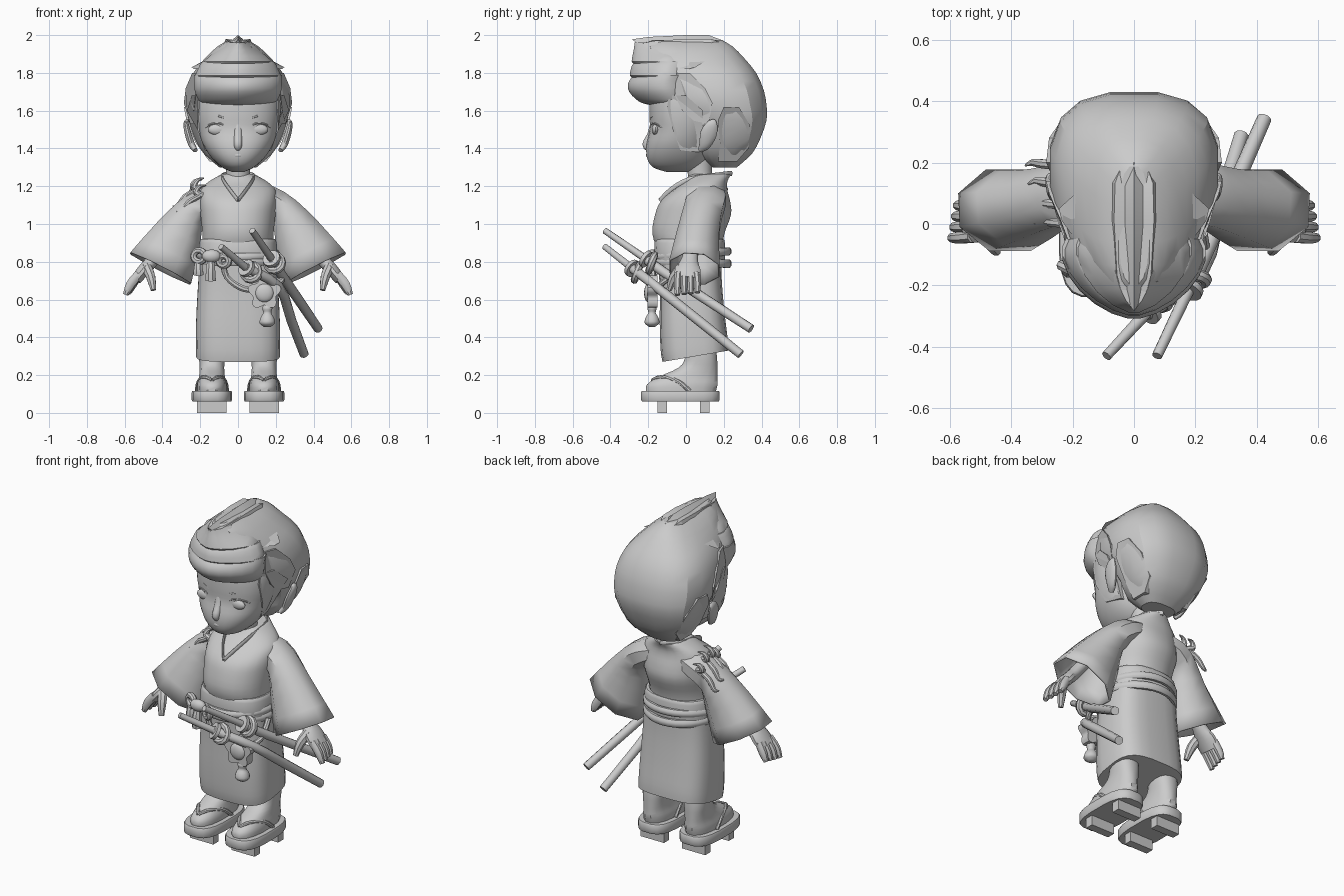
import bpy, bmesh, math
from mathutils import Vector

grey = bpy.data.materials.new("plain_grey")
grey.diffuse_color = (0.6, 0.6, 0.6, 1)


def finish(name, bm, angle=40, solid=0):
    bmesh.ops.recalc_face_normals(bm, faces=bm.faces)
    me = bpy.data.meshes.new(name)
    bm.to_mesh(me)
    bm.free()
    me.materials.append(grey)
    ob = bpy.data.objects.new(name, me)
    bpy.context.collection.objects.link(ob)
    bpy.ops.object.select_all(action='DESELECT')
    ob.select_set(True)
    bpy.context.view_layer.objects.active = ob
    bpy.ops.object.shade_smooth_by_angle(angle=math.radians(angle))
    if solid:
        m = ob.modifiers.new("thickness", 'SOLIDIFY')
        m.thickness = solid
    return ob


def spline(rows, k):
    """Catmull-Rom interpolation of equal-length number rows."""
    out = []
    for i in range(len(rows) - 1):
        p = [rows[max(0, min(len(rows) - 1, i + d))] for d in (-1, 0, 1, 2)]
        for j in range(k):
            t = j / k
            out.append([0.5 * (2*b + (c - a)*t + (2*a - 5*b + 4*c - d)*t*t + (3*b - a - 3*c + d)*t**3)
                        for a, b, c, d in zip(*p)])
    return out + [list(rows[-1])]


def skin(name, rings, caps=True, angle=40, solid=0, loop=False):
    bm = bmesh.new()
    vs = [[bm.verts.new(p) for p in r] for r in rings]
    n = len(vs[0])
    for a, b in zip(vs, vs[1:] + ([vs[0]] if loop else [])):
        for i in range(n):
            bm.faces.new((a[i], a[(i + 1) % n], b[(i + 1) % n], b[i]))
    if caps and not loop:
        bm.faces.new(vs[0])
        bm.faces.new(vs[-1])
    return finish(name, bm, angle, solid)


def oval(n, e=2):
    pts = []
    for i in range(n):
        a = 2 * math.pi * (i + 0.5) / n
        c, s = math.cos(a), math.sin(a)
        pts.append((math.copysign(abs(c)**(2/e), c), math.copysign(abs(s)**(2/e), s)))
    return pts


def loft(name, rows, n=24, e=2, k=3, x=0, tilt=0, angle=40):
    """Horizontal sections: z, front y, back y, half width."""
    rings = [[(x + w*u, (f + b)/2 + (b - f)/2*v, z + tilt*v) for u, v in oval(n, e)]
             for z, f, b, w in spline(rows, k)]
    return skin(name, rings, angle=angle)


def tube(name, rows, n=8, k=3, ref=(0, 1, 0), loop=False, caps=True, solid=0, e=2, angle=40):
    """Path rows: x, y, z, radius along ref, radius across."""
    rows = [r if len(r) == 5 else (*r, r[3]) for r in rows]
    rows = rows if loop else spline(rows, k)
    P = [Vector(r[:3]) for r in rows]
    rings = []
    for i, r in enumerate(rows):
        a, b = (P[i-1], P[(i+1) % len(P)]) if loop else (P[max(i-1, 0)], P[min(i+1, len(P)-1)])
        t = (b - a).normalized()
        v = t.cross(Vector(ref)).normalized()
        u = v.cross(t)
        rings.append([P[i] + u*r[3]*c + v*r[4]*s for c, s in oval(n, e)])
    return skin(name, rings, caps, angle, solid, loop)


def prism(name, pts, place, w0, w1, angle=35):
    return skin(name, [[place(u, v, w) for u, v in pts] for w in (w0, w1)], angle=angle)


def ball(name, loc, size, n=16):
    bm = bmesh.new()
    bmesh.ops.create_uvsphere(bm, u_segments=n, v_segments=n // 2 + 2, radius=1)
    for v in bm.verts:
        v.co = Vector([c*s + o for c, s, o in zip(v.co, size, loc)])
    return finish(name, bm)


# Head, neck and face
face = [(1.275, -.10, .03, .03), (1.30, -.175, .08, .085), (1.35, -.207, .12, .14), (1.42, -.21, .14, .185),
        (1.50, -.192, .16, .212), (1.58, -.195, .17, .225), (1.68, -.19, .2, .225), (1.8, -.15, .2, .19)]
loft("head", face, 32, 2.2)
loft("neck", [(1.15, .02, .16, .075), (1.25, .01, .14, .065), (1.34, 0, .14, .07)], 16)
tube("nose", [(0, -.165, 1.53, .025), (0, -.183, 1.47, .024), (0, -.21, 1.42, .022), (0, -.192, 1.395, .016)], 12, ref=(1, 0, 0))
tube("lips", [(-.035, -.196, 1.363, .006, .004), (0, -.207, 1.364, .01, .006), (.035, -.196, 1.363, .006, .004)], ref=(0, 0, 1))
for s in (-1, 1):
    ball("eye", (s*.105, -.161, 1.5), (.055, .02, .03))
    tube("upper_eyelid", [(s*.045, -.179, 1.5, .006), (s*.09, -.176, 1.532, .006),
                          (s*.14, -.154, 1.53, .006), (s*.17, -.126, 1.51, .005)], ref=(0, 0, 1))
    tube("eyebrow", [(s*.03, -.183, 1.545, .009), (s*.1, -.172, 1.572, .009), (s*.17, -.128, 1.585, .006)], ref=(0, 0, 1))
    tube("ear", [(s*.225, .075, 1.39, .015, .012), (s*.245, .1, 1.42, .032, .018), (s*.265, .12, 1.48, .045, .018),
                 (s*.275, .14, 1.53, .03, .014), (s*.27, .15, 1.55, .01, .008)], 12)

# Hair mass, layered forelock and crest
hair = [(1.30, .14, .27, .1), (1.37, .07, .35, .18), (1.45, .06, .395, .23), (1.55, .0, .43, .265),
        (1.63, -.07, .43, .278), (1.71, -.10, .415, .272), (1.8, -.14, .375, .24),
        (1.88, -.2, .31, .175), (1.94, -.22, .25, .11), (1.975, -.2, .19, .05)]
loft("hair_back", hair, 16, 2.6, 2, angle=25)
loft("forelock", [(1.625, -.165, .1, .18), (1.645, -.245, .1, .205), (1.70, -.303, .1, .23), (1.75, -.307, .1, .235),
                  (1.79, -.275, .1, .235)], 24, 1.65, 3)
loft("forelock_layer", [(1.775, -.28, .1, .225), (1.785, -.3, .1, .23), (1.84, -.288, .1, .205), (1.86, -.265, .1, .19)], 24, 1.6, 2)
loft("forelock_top", [(1.845, -.27, .1, .18), (1.86, -.291, .1, .185), (1.92, -.28, .1, .115), (1.96, -.275, .1, .07)], 20, 1.6, 2)
crest = [(-.2, 1.78), (-.15, 1.89), (-.085, 1.93), (-.065, 1.98), (-.03, 1.975), (0, 2.0),
         (.03, 1.975), (.065, 1.98), (.085, 1.93), (.15, 1.89), (.2, 1.78)]
skin("hair_crest", [[(x*k, y + abs(x)*g, z - d) for x, z in crest]
                    for y, k, d, g in ((-.285, .6, .022, .9), (-.2, .85, .01, .5), (0, 1, 0, .2), (.12, .95, 0, .2),
                                       (.2, .5, .03, .2))], angle=20)


def half_width(rows, y, z, e):
    """Half width of a lofted form at a given depth and height."""
    for a, b in zip(rows, rows[1:]):
        if a[0] <= z <= b[0]:
            t = (z - a[0]) / (b[0] - a[0])
            f, k, w = [p + (q - p)*t for p, q in zip(a[1:], b[1:])]
            v = min(1, abs((2*y - f - k) / (k - f)))
            return w * (1 - v**e)**(1/e)
    return 0


# Flat locks that follow the sides of the head
locks = {
    "sideburn": [(-.1, 1.62), (-.07, 1.5), (-.03, 1.39), (.07, 1.38), (.09, 1.48), (.09, 1.6), (.0, 1.68), (-.09, 1.68)],
    "temple_lock": [(-.06, 1.68), (-.02, 1.6), (.06, 1.53), (.12, 1.53), (.14, 1.64), (.1, 1.72), (.02, 1.8), (-.05, 1.8)],
    "nape_lock": [(.17, 1.55), (.18, 1.43), (.17, 1.33), (.27, 1.33), (.33, 1.4), (.34, 1.52), (.28, 1.62), (.2, 1.62)]}
for s in (-1, 1):
    def on_head(u, v, w):
        return Vector((s*(max(half_width(face, u, v, 2.2), half_width(hair, u, v, 2.6), .14) + w), u, v))
    for name, outline in locks.items():
        prism(name, outline, on_head, -.04, .01)
    skin("hair_spike", [[(s*.13, -.02, 1.89), (s*.19, .1, 1.86), (s*.17, -.08, 1.83)],
                        [(s*.235, .03, 1.825), (s*.245, .05, 1.83), (s*.235, .01, 1.82)]], angle=10)

# Robe: upper body, collar, skirt
loft("robe_top", [(.86, -.15, .19, .19), (.95, -.18, .205, .19), (1.05, -.165, .24, .2), (1.12, -.135, .235, .205),
                  (1.18, -.07, .22, .2), (1.225, -.01, .22, .155), (1.265, .02, .24, .085)], 24, 2.2)
for s in (-1, 1):
    tube("collar", [(0, -.138, 1.125, .012, .006), (s*.045, -.078, 1.185, .012, .006), (s*.08, .02, 1.238, .013, .007),
                    (s*.075, .17, 1.26, .014, .007), (0, .24, 1.268, .014, .007)], 8, ref=(0, 0, 1))
loft("skirt", [(.3, -.125, .225, .222), (.36, -.135, .222, .224), (.5, -.14, .205, .222), (.68, -.14, .19, .212),
               (.86, -.15, .19, .2)], 24, 3.2, tilt=.03)

# Waist sash and twisted belts
loft("sash", [(.79, -.155, .2, .205), (.81, -.168, .207, .211), (.9, -.168, .207, .206), (.92, -.158, .2, .198)], 24, 2.6, 2)
for z, r, dz in ((.84, .022, .015), (.795, .024, -.005)):
    tube("belt", [(.207*math.cos(a), .025 + .2*math.sin(a), z + dz*math.sin(a), r, .018)
                  for a in [i*math.pi/16 for i in range(32)]], 8, ref=(0, 0, 1), loop=True)

for s in (-1, 1):
    # Wide sleeve
    tube("sleeve", [(s*.07, .11, 1.165, .09, .055), (s*.16, .11, 1.13, .11, .08), (s*.25, .09, 1.065, .11, .09),
                    (s*.32, .065, .94, .12, .14), (s*.41, .045, .765, .145, .195)], 8, 2, caps=False, solid=.01, angle=50)
    # Hand with thumb and fingers
    tube("palm", [(s*.36, .04, .93, .035), (s*.45, .02, .81, .045, .035), (s*.5, .01, .755, .07, .034),
                  (s*.54, .005, .705, .068, .03)], 12)
    for j in range(4):
        y = -.045 + .035*j
        tube("finger", [(s*.525, y*.9, .735, .022, .025), (s*(.57 - .004*j), y, .68, .02, .025),
                        (s*(.595 - .006*j), y, .625 + .004*j, .015)])
    tube("thumb", [(s*.485, -.02, .775, .028), (s*.462, -.065, .72, .026), (s*.448, -.09, .65, .015)])
    # Leg, foot and raised wooden sandal
    x = s*.138
    loft("foot", [(.11, -.215, .16, .078), (.15, -.21, .17, .078), (.19, -.15, .17, .07), (.24, -.04, .168, .066),
                  (.3, -.005, .165, .07), (.42, 0, .15, .072)], 16, 2.4, x=x)
    loft("sandal_sole", [(.06, -.235, .175, .104), (.07, -.24, .18, .108), (.108, -.24, .18, .108), (.117, -.235, .175, .104)],
         20, 3, 1, x=x)
    for y in (-.125, .1):
        prism("sandal_tooth", [(x - .078, y - .025), (x + .078, y - .025), (x + .078, y + .025), (x - .078, y + .025)],
              lambda u, v, w: Vector((u, v, w)), 0, .07)
    for d in (-1, 1):
        tube("sandal_strap", [(x, -.18, .172, .01), (x + d*.04, -.125, .19, .012), (x + d*.07, -.04, .165, .012),
                              (x + d*.08, .02, .115, .012)])

# Two sheathed swords with grips and guards
swords = (((.075, -.43, .965), (.175, -.22, .82), (.225, -.11, .74), (.425, .345, .445)),
          ((-.09, -.43, .88), (.04, -.29, .77), (.215, -.16, .67), (.35, .29, .31)))
for tip, guard, bend, end in swords:
    G, d = Vector(guard), (Vector(guard) - Vector(tip)).normalized()
    tube("sword_grip", [(*tip, .017), (*guard, .02)], 10, 1)
    tube("sword_guard", [(*guard, .048), (*(G + d*.02), .048)], 14, 1)
    tube("sword_sheath", [(*guard, .025), (*bend, .026), (*Vector(bend).lerp(Vector(end), .5), .026), (*end, .024)], 10, 3)
    c = G + d*.05
    tube("sheath_knot", [(*(c + Vector((.042*math.cos(t), .015*math.sin(t), .042*math.sin(t)))), .02)
                         for t in [i*math.pi/6 for i in range(12)]], 8, ref=(.4, .75, -.5), loop=True)

# Flower charm, gourd and hanging cords
star = [((.078 + .014*math.cos(5*t)) * math.sin(t) + .14, (.078 + .014*math.cos(5*t)) * math.cos(t) + .635)
        for t in [i*math.pi/20 for i in range(40)]]
prism("flower_charm", star, lambda u, v, w: Vector((u, w, v)), -.205, -.15)
ball("flower_centre", (.14, -.2, .635), (.05, .022, .05))
loft("gourd", [(.455, -.195, -.165, .018), (.475, -.22, -.14, .042), (.505, -.215, -.145, .036), (.53, -.2, -.16, .022),
               (.555, -.205, -.155, .028), (.58, -.19, -.17, .015)], 12, x=.155)
tube("hanging_cord", [(-.08, -.18, .8, .016), (-.06, -.175, .72, .016), (.01, -.175, .665, .018), (.08, -.175, .65, .016),
                      (.17, -.165, .66, .016), (.23, -.11, .7, .016), (.225, -.03, .79, .016)], ref=(0, 0, 1))

# Pouches, rings and tassels on the other hip
for x, y, z, r in ((-.205, -.15, .83, .03), (-.075, -.185, .805, .026)):
    tube("belt_ring", [(x + r*math.cos(t), y - r*.5*math.cos(t), z + r*math.sin(t), .018)
                       for t in [i*math.pi/8 for i in range(16)]], 8, ref=(.5, 1, 0), loop=True)
ball("belt_toggle", (-.14, -.18, .83), (.05, .03, .035))
for x, y in ((-.145, -.175), (-.21, -.14)):
    tube("tassel", [(x, y, .81, .018), (x, y - .01, .76, .026), (x, y - .005, .7 + (x + .145)**2*8, .03)], 8)

# Curling ornament on one shoulder
for y, z, x, h in ((.0, 1.15, -.2, .06), (.06, 1.18, -.21, .07), (.13, 1.18, -.22, .06), (.19, 1.14, -.23, .05)):
    tube("shoulder_ornament", [(x + .02, y, z, .016), (x - .02, y + .01, z + .015, .018),
                               (x - .005, y + .02, z + .03 + h*.3, .012), (x + .03, y + .03, z + h*.9, .003)])
    tube("shoulder_ornament_tail", [(x, y, z, .014), (x - .06, y + .005, z - .035, .016),
                                    (x - .1, y + .01, z - .085, .012), (x - .125, y, z - .085, .003)])
